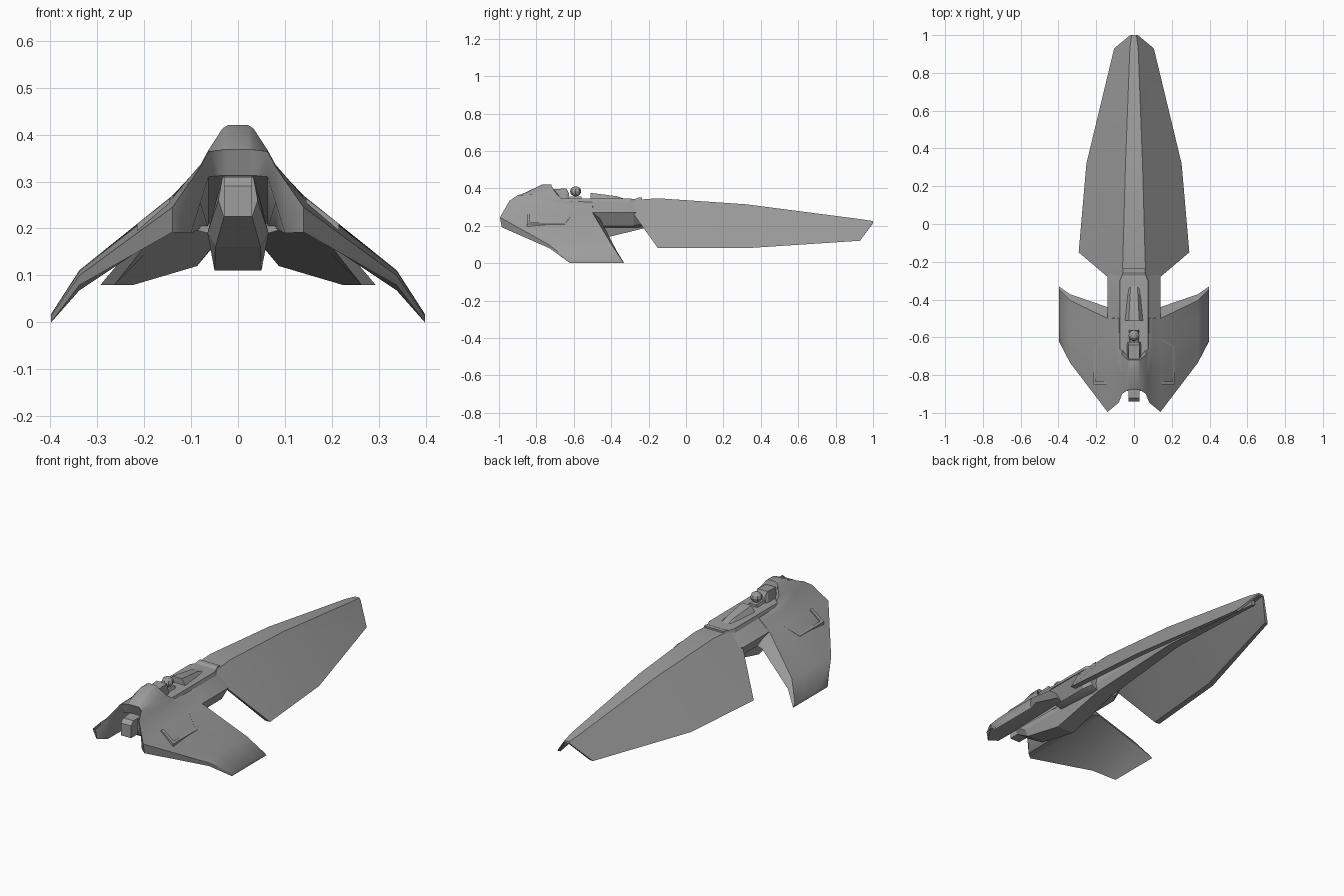
import bpy, bmesh, math

# Dark grey hull paint
paint = bpy.data.materials.new("dark_grey")
paint.diffuse_color = (.34, .34, .34, 1)


def loft(name, rings, closed=False, cap_first=True, cap_last=True, angle=28):
    """Bridge equal-length point rings on the +x side and mirror them."""
    bm = bmesh.new()
    vs = [[bm.verts.new(p) for p in r] for r in rings]
    n = len(rings[0])
    for a, b in zip(vs, vs[1:]):
        for i in range(n if closed else n - 1):
            j = (i + 1) % n
            bm.faces.new((a[i], a[j], b[j], b[i]))
    if cap_first:
        bm.faces.new(vs[0])
    if cap_last:
        bm.faces.new(vs[-1])
    bmesh.ops.recalc_face_normals(bm, faces=bm.faces)
    # the open centre can fool the recalculation: test the topmost face
    bm.normal_update()
    up = [f for f in bm.faces if abs(f.normal.z) > 0.3]
    top = max(up, key=lambda f: f.calc_center_median().z)
    if top.normal.z < 0:
        bmesh.ops.reverse_faces(bm, faces=bm.faces)
    me = bpy.data.meshes.new(name)
    bm.to_mesh(me)
    bm.free()
    me.materials.append(paint)
    me.polygons.foreach_set("use_smooth", [True] * len(me.polygons))
    me.set_sharp_from_angle(angle=math.radians(angle))
    ob = bpy.data.objects.new(name, me)
    bpy.context.collection.objects.link(ob)
    m = ob.modifiers.new("Mirror", 'MIRROR')
    m.use_clip = True
    return ob


def hull(name, sections, **kw):
    """Loft along y; each section is (y, [(x, z), ...]) from top centre to bottom centre."""
    return loft(name, [[(x, y, z) for x, z in pts] for y, pts in sections], **kw)


# Front wings and hump: sections across x, each a (y, z) loop:
# front lip, hump start, hump end, deck foot, rear top, rear bottom, front bottom
wing = [
    (0.0,   [(-.88, .368), (-.77, .42), (-.72, .42), (-.70, .34), (-.50, .338), (-.46, .2), (-.86, .313)]),
    (0.022, [(-.88, .368), (-.77, .42), (-.72, .42), (-.70, .34), (-.50, .338), (-.46, .2), (-.86, .313)]),
    (0.033, [(-.88, .368), (-.77, .413), (-.72, .413), (-.70, .34), (-.50, .338), (-.46, .2), (-.86, .313)]),
    (0.063, [(-.90, .364), (-.80, .367), (-.69, .367), (-.665, .341), (-.50, .336), (-.46, .2), (-.88, .31)]),
    (0.08,  [(-.945, .332), (-.80, .336), (-.68, .336), (-.65, .333), (-.50, .325), (-.46, .2), (-.925, .255)]),
    (0.10,  [(-.962, .302), (-.80, .313), (-.68, .313), (-.64, .312), (-.50, .307), (-.455, .2), (-.95, .19)]),
    (0.14,  [(-.995, .245), (-.80, .265), (-.68, .267), (-.62, .268), (-.50, .27), (-.44, .2), (-.985, .192)]),
    (0.338, [(-.735, .10), (-.66, .109), (-.60, .111), (-.50, .111), (-.405, .111), (-.372, .068), (-.728, .079)]),
    (0.398, [(-.62, .014), (-.55, .017), (-.50, .018), (-.42, .018), (-.345, .018), (-.33, 0), (-.62, 0)]),
]
loft("front_wings", [[(x, y, z) for y, z in s] for x, s in wing],
     closed=True, cap_first=False, angle=42)

# Middle fuselage joining wings and blade
fus = [(0, .338), (.062, .338), (.14, .27), (.10, .2), (.065, .19), (0, .19)]
hull("fuselage", [(-.50, fus), (-.28, fus),
                  (-.235, [(0, .338), (.062, .338), (.10, .27), (.08, .21), (.06, .195), (0, .19)])])

# Long rear blade: (y, ridge half width, ridge z, edge x, edge z, shell thickness)
blade = [(-.28, .062, .338, .14, .262, .02), (-.15, .058, .347, .293, .08, .03),
         (.32, .045, .315, .252, .08, .03), (.93, .022, .236, .105, .12, .018),
         (1.0, .013, .225, .02, .215, .008)]
hull("rear_blade", [(y, [(0, z), (w, z), (ex, ez), (ex - t, ez), (w * .7, z - t * 1.4), (0, z - t * 1.4)])
                    for y, w, z, ex, ez, t in blade], angle=20)

# Keel: (y, top half width, top z, middle half width, middle z, bottom half width, bottom z)
keel = [(-.885, .033, .31, .042, .26, .03, .225), (-.78, .034, .312, .065, .19, .048, .16),
        (-.54, .035, .315, .065, .19, .05, .11), (-.23, .035, .325, .055, .225, .042, .185),
        (.32, .028, .295, .034, .25, .024, .225), (.94, .008, .215, .012, .198, .008, .185)]
hull("keel", [(y, [(0, tz), (tw, tz), (mw, mz), (bw, bz), (0, bz)])
              for y, tw, tz, mw, mz, bw, bz in keel], angle=15)


def block(name, *sections):
    """Tapered block: (y, top half width, bottom half width, bottom z, top z)."""
    return hull(name, [(y, [(0, t), (a, t), (b, lo), (0, lo)]) for y, a, b, lo, t in sections], angle=15)


# Nose block under the cowl
block("nose_block", (-.94, .03, .03, .225, .29), (-.92, .03, .03, .225, .31), (-.85, .03, .03, .225, .312))

# Deck plate on the spine and its raised rear lip
block("deck_plate", (-.72, .037, .04, .33, .345), (-.66, .075, .08, .33, .345),
      (-.30, .074, .08, .325, .345), (-.27, .062, .068, .325, .343))
block("deck_lip", (-.275, .062, .072, .325, .342), (-.255, .058, .068, .325, .35),
      (-.235, .058, .064, .325, .35))

# Canopy wedge
block("canopy", (-.51, .028, .05, .34, .376), (-.37, .02, .036, .34, .358), (-.33, .018, .03, .34, .345))

# Turret: housing, base and stubby faceted head
block("turret_housing", (-.715, .028, .036, .34, .395), (-.64, .03, .038, .34, .4), (-.625, .024, .034, .34, .372))
block("turret_base", (-.63, .02, .025, .34, .357), (-.56, .02, .03, .34, .357))
bpy.ops.mesh.primitive_uv_sphere_add(segments=8, ring_count=6, radius=.03, location=(0, -.59, .384))
head = bpy.context.object
head.name = "turret_head"
head.scale.z = .9
head.data.materials.append(paint)


# Thin panel ridges following the wing slope
def ridge(name, path, dx, dy):
    def z(x):
        return .265 - .777 * (x - .14)
    rings = []
    for x, y in path:
        a, b = (x - dx, y - dy), (x + dx, y + dy)
        rings.append([(*a, z(a[0]) + .003), (*b, z(b[0]) + .003),
                      (*b, z(b[0]) - .025), (*a, z(a[0]) - .025)])
    return loft(name, rings, closed=True)


ridge("wing_panel_side", [(.21, -.84), (.21, -.65), (.145, -.61), (.14, -.58)], .005, .002)
ridge("wing_panel_front", [(.145, -.842), (.215, -.842)], 0, .009)
